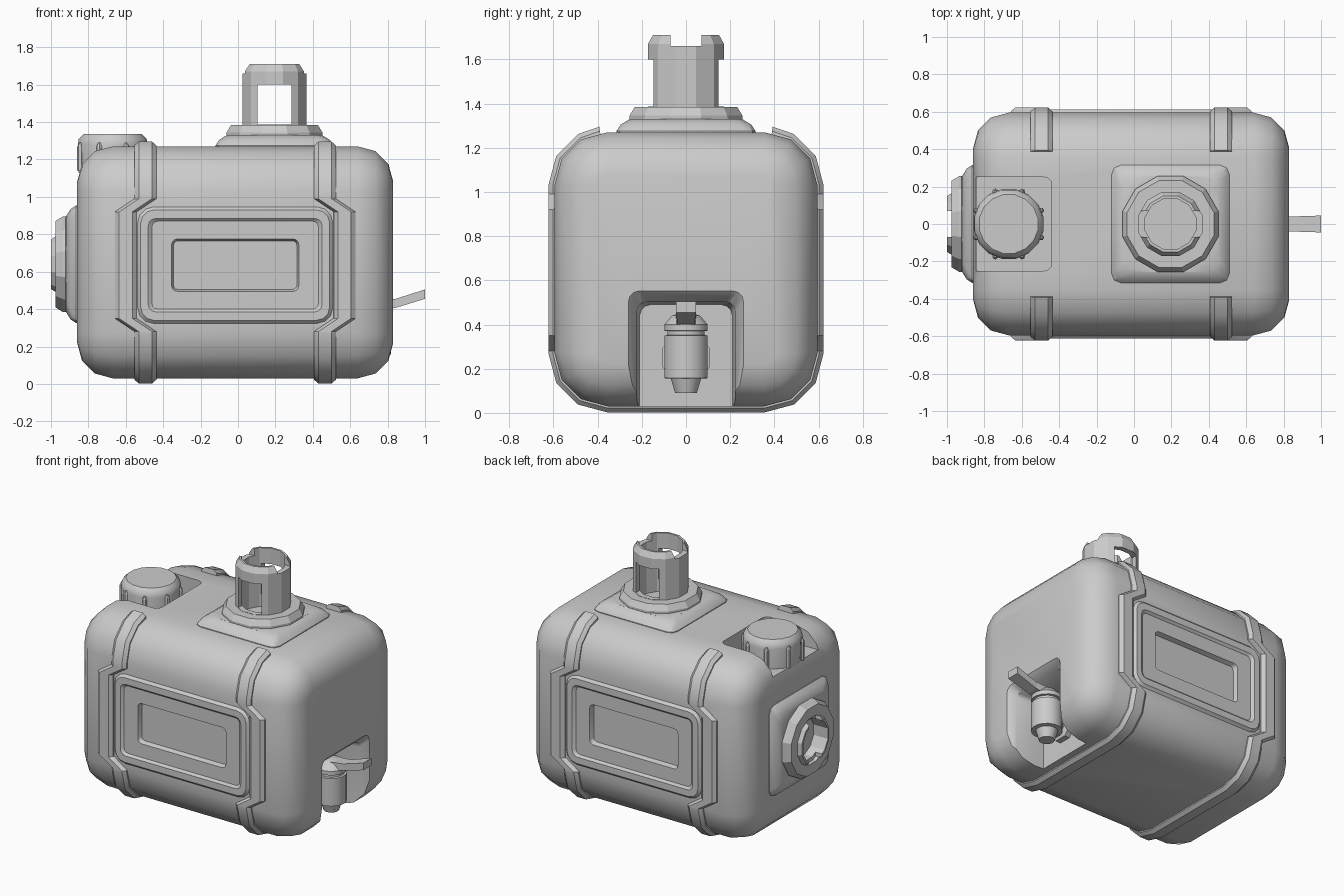
import bpy, bmesh
from math import sin, cos, radians, pi
from mathutils import Matrix, Vector

old = bpy.data.objects.get("Cube")
if old:
    bpy.data.objects.remove(old, do_unlink=True)

grey = bpy.data.materials.new("plain_grey")
grey.use_nodes = True
GREY = (0.6, 0.6, 0.6, 1)
grey.diffuse_color = GREY
for node in grey.node_tree.nodes:
    if node.type == 'BSDF_PRINCIPLED':
        node.inputs["Base Color"].default_value = GREY

T = Matrix.Translation
CX, CZ = -0.015, 0.65           # middle of the tank
ALONG_X = Matrix(((0, 0, 1, 0), (1, 0, 0, 0), (0, 1, 0, 0), (0, 0, 0, 1)))


def rrect(w, h, r=0.0, n=0, v=0.0):
    """Rounded rectangle, half sizes w and h, n segments per corner."""
    pts = []
    for i, (sx, sy) in enumerate(((1, 1), (-1, 1), (-1, -1), (1, -1))):
        for j in range(n + 1):
            a = radians(90 * i + 90 * j / max(n, 1))
            pts.append((sx * (w - r) + r * cos(a), v + sy * (h - r) + r * sin(a)))
    return pts


def circle(r, n=12):
    return [(r * cos(2 * pi * (k + 0.5) / n), r * sin(2 * pi * (k + 0.5) / n)) for k in range(n)]


def skin(name, rings):
    """Closed solid through rings of 3D points."""
    bm = bmesh.new()
    rows = [[bm.verts.new(p) for p in ring] for ring in rings]
    n = len(rows[0])
    for a, b in zip(rows, rows[1:]):
        for k in range(n):
            bm.faces.new((a[k], a[(k + 1) % n], b[(k + 1) % n], b[k]))
    bm.faces.new(rows[0][::-1])
    bm.faces.new(rows[-1])
    bmesh.ops.recalc_face_normals(bm, faces=bm.faces)
    mesh = bpy.data.meshes.new(name)
    bm.to_mesh(mesh)
    bm.free()
    mesh.materials.append(grey)
    ob = bpy.data.objects.new(name, mesh)
    bpy.context.collection.objects.link(ob)
    return ob


def loft(name, layers, m=Matrix()):
    return skin(name, [[m @ Vector((u, v, h)) for u, v in pts] for pts, h in layers])


def lathe(name, profile, m=Matrix(), n=16):
    return loft(name, [(circle(r, n), h) for r, h in profile], m)


def cut(ob, cutter):
    cutter.hide_render = True
    mod = ob.modifiers.new("cut", 'BOOLEAN')
    mod.operation, mod.solver, mod.object = 'DIFFERENCE', 'EXACT', cutter
    bpy.context.view_layer.update()
    graph = bpy.context.evaluated_depsgraph_get()
    mesh = bpy.data.meshes.new_from_object(ob.evaluated_get(graph))
    ob.modifiers.clear()
    ob.data = mesh
    bpy.data.objects.remove(cutter, do_unlink=True)


def smooth(ob, angle=40):
    for p in ob.data.polygons:
        p.use_smooth = True
    ob.data.set_sharp_from_angle(angle=radians(angle))


# Tank body: rounded section with rounded ends, built from -x to +x
HY, HZ, HX, R_END, R_BODY = 0.595, 0.62, 0.845, 0.19, 0.24
layers = []
for side in (-1, 1):
    for a in (90, 60, 30, 0)[::side]:
        inset = R_END * (1 - sin(radians(a)))
        layers.append((rrect(HY - inset, HZ - inset, R_BODY - inset, 3),
                       side * (HX - R_END + R_END * cos(radians(a)))))
body = loft("tank_body", layers, T((CX, 0, CZ)) @ ALONG_X)

# Tap niche, open at the bottom and flared at the mouth
niche = [(0.57, 0.21, 0.49), (0.78, 0.225, 0.505), (0.87, 0.29, 0.59)]
cut(body, loft("niche_cutter", [(rrect(w, 0.5, 0.05, 3, top - 0.5), x) for x, w, top in niche], ALONG_X))

# Filler cap niche, open at the end
cut(body, loft("cap_cutter", [(rrect(0.3, 0.25, 0.04, 3), 1.14), (rrect(0.3, 0.25, 0.04, 3), 1.5)],
               T((-0.74, 0, 0))))

# Side panels: raised frame with a stepped plate and a sunken window
for name, turn in (("front_panel", 0), ("back_panel", pi)):
    m = T((CX, 0, 0.635)) @ Matrix.Rotation(turn, 4, 'Z') @ Matrix.Rotation(pi / 2, 4, 'X')
    cut(body, loft("panel_cutter", [(rrect(0.5, 0.29, 0.06, 3), d) for d in (0.53, 0.7)], m))
    smooth(loft(name, [
        (rrect(0.525, 0.315, 0.09, 3), 0.51),
        (rrect(0.525, 0.315, 0.09, 3), 0.592),
        (rrect(0.505, 0.295, 0.07, 3), 0.612),
        (rrect(0.465, 0.25, 0.04, 3), 0.612),
        (rrect(0.445, 0.235, 0.03, 3), 0.597),
        (rrect(0.34, 0.14, 0.03, 3), 0.597),
        (rrect(0.33, 0.13, 0.025, 3), 0.565)], m), 31)
smooth(body)

# Straps: wrap the bottom and sides, stepping outward around the panels
half = []
for a in (82, 60, 30, 0):
    half.append((a, 1.03, 0))
half += [(0, 0.99, 0), (0, 0.92, 1), (0, 0.35, 1), (0, 0.28, 0)]
for a in (0, -30, -60, -90):
    half.append((a, 0.27, 0))
for name, x0, step in (("right_strap", -0.495, -0.105), ("left_strap", 0.465, 0.105)):
    rings = []
    for side, path in ((-1, half), (1, half[::-1])):
        for a, z, jog in path:
            cy, cz = cos(radians(a)), sin(radians(a))
            ring = []
            for u, lift in ((-0.06, -0.03), (-0.058, 0.008), (-0.035, 0.028),
                            (0.035, 0.028), (0.058, 0.008), (0.06, -0.03)):
                r = R_BODY + lift
                ring.append((x0 + jog * step + u, side * (HY - R_BODY + r * cy), z + r * cz))
            rings.append(ring)
    smooth(skin(name, rings))


# Fittings: square foot, twelve-sided flange and a notched tube
def fitting(prefix, m, height, windows):
    smooth(loft(prefix + "_base", [
        (rrect(0.315, 0.315, 0.05, 2), -0.03),
        (rrect(0.315, 0.315, 0.05, 2), 0.005),
        (rrect(0.295, 0.295, 0.05, 2), 0.035),
        (rrect(0.255, 0.255, 0.06, 2), 0.06),
        (circle(0.265), 0.061), (circle(0.265), 0.075), (circle(0.24), 0.115),
        (circle(0.165), 0.115), (circle(0.165), 0.01)], m), 25)
    tube = lathe(prefix + "_tube", [(0.178, 0.005), (0.178, height - 0.04), (0.155, height),
                                    (0.14, height), (0.14, 0.03)], m, 12)
    cut(tube, loft("notch_cutter", [(rrect(0.3, 0.07), height - 0.05), (rrect(0.3, 0.07), height + 0.1)], m))
    if windows:
        cut(tube, loft("window_cutter", [(rrect(0.09, 0.3), 0.117), (rrect(0.09, 0.3), 0.33)], m))
    smooth(tube, 25)


fitting("spout", T((0.195, 0, 1.27)), 0.44, True)
fitting("end_port", T((-0.86, 0, 0.64)) @ Matrix.Rotation(-pi / 2, 4, 'Y'), 0.14, False)

# Filler cap with grip ribs
cap_at = T((-0.67, 0, 0))
smooth(lathe("filler_cap", [(0.185, 1.13), (0.19, 1.28), (0.185, 1.31), (0.16, 1.335)], cap_at))
for k in range(8):
    rib_at = cap_at @ Matrix.Rotation(pi * (k + 0.5) / 4, 4, 'Z') @ T((0.188, 0, 0))
    lathe("cap_rib", [(0.016, 1.14), (0.016, 1.27), (0.006, 1.29)], rib_at, 6)

# Tap: nozzle, barrel, collar and dome, with a stub to the wall and a lever
tap_at = T((0.72, 0, 0))
smooth(lathe("tap_barrel", [(0.05, 0.09), (0.07, 0.155), (0.1, 0.157), (0.1, 0.35), (0.085, 0.352),
                            (0.085, 0.37), (0.1, 0.372), (0.1, 0.4), (0.065, 0.44), (0.03, 0.45)], tap_at))
lathe("tap_stub", [(0.115, 0.55), (0.115, 0.61), (0.07, 0.62), (0.07, 0.72)],
      T((0, 0, 0.25)) @ ALONG_X, 8)
loft("tap_lever", [(rrect(0.05, 0.03, 0, 0, 0.41), 0.7), (rrect(0.04, 0.024, 0, 0, 0.43), 0.84),
                   (rrect(0.045, 0.025, 0, 0, 0.48), 1.0)], ALONG_X)
